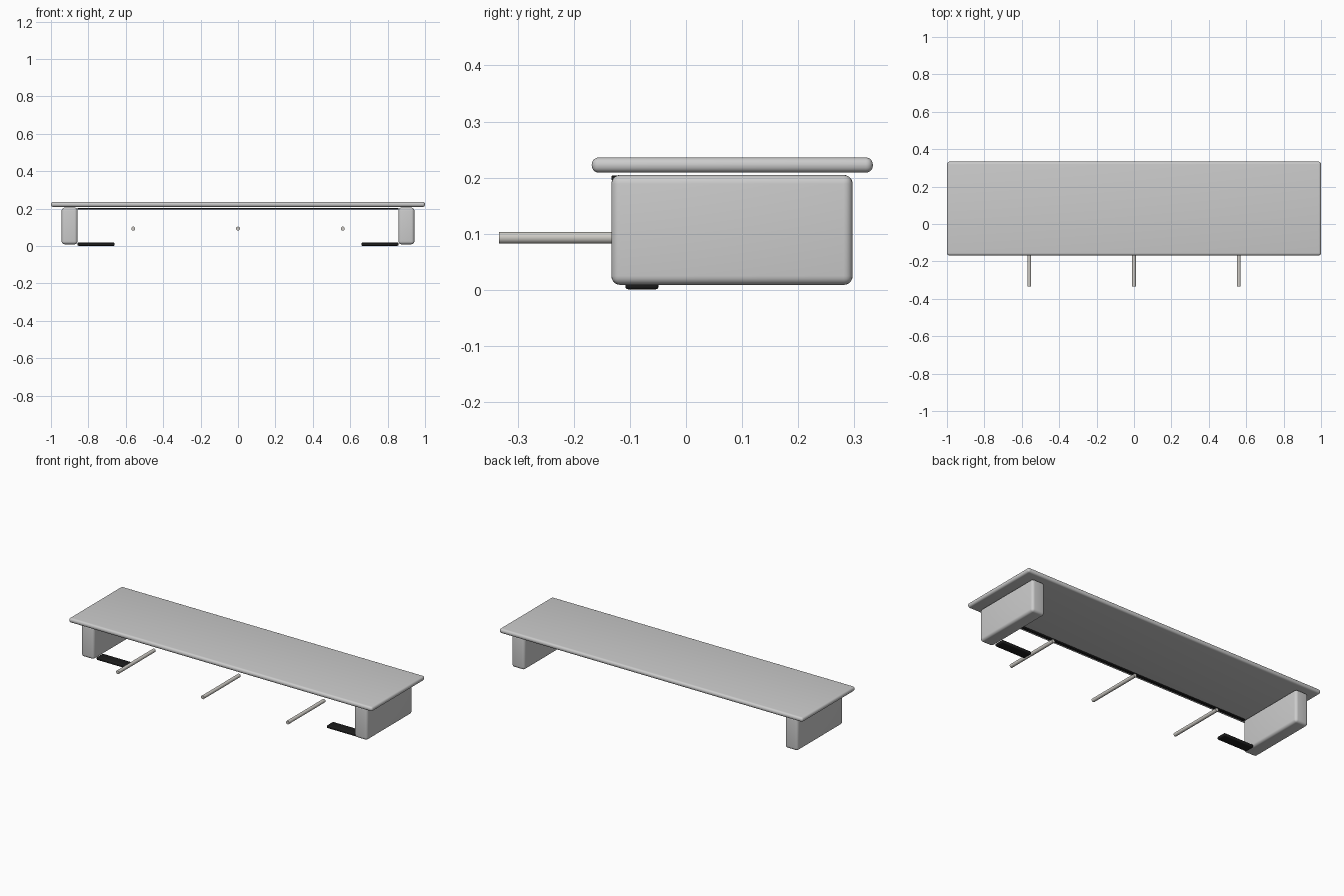
import bpy, bmesh, math

if "Cube" in bpy.data.objects:
    bpy.data.objects.remove(bpy.data.objects["Cube"])

def material(name, color):
    m = bpy.data.materials.new(name)
    m.diffuse_color = color
    m.use_nodes = True
    m.node_tree.nodes["Principled BSDF"].inputs["Base Color"].default_value = m.diffuse_color
    return m

black = material("black_rubber", (0.012, 0.012, 0.012, 1))
warm = material("brushed_metal", (0.62, 0.6, 0.56, 1))

def finish(obj, mat):
    if mat:
        obj.data.materials.append(mat)
    bpy.context.view_layer.objects.active = obj
    obj.select_set(True)
    bpy.ops.object.shade_smooth_by_angle(angle=math.radians(35))
    obj.select_set(False)

def rounded_box(name, lo, hi, radius, segments=4, mat=None):
    bm = bmesh.new()
    bmesh.ops.create_cube(bm, size=1)
    for v in bm.verts:
        v.co = [(a + b) / 2 + c * (b - a) for a, b, c in zip(lo, hi, v.co)]
    bmesh.ops.bevel(bm, geom=bm.edges[:], offset=radius, segments=segments,
                    profile=0.5, affect='EDGES')
    mesh = bpy.data.meshes.new(name)
    bm.to_mesh(mesh)
    bm.free()
    obj = bpy.data.objects.new(name, mesh)
    bpy.context.collection.objects.link(obj)
    finish(obj, mat)
    return obj

# Top board with fully rounded rim
rounded_box("top_board", (-1, -0.168, 0.209), (1, 0.333, 0.236), 0.0125, 5)

# Side blocks and the flat feet pads reaching inward from them
for side, s in (("left", -1), ("right", 1)):
    x0, x1 = sorted((s * 0.858, s * 0.943))
    rounded_box(side + "_block", (x0, -0.133, 0.009), (x1, 0.297, 0.205), 0.016, 5)
    x0, x1 = sorted((s * 0.66, s * 0.858))
    rounded_box(side + "_foot_pad", (x0, -0.108, 0.001), (x1, -0.049, 0.018), 0.005, 3, black)

# Thin dark strip below the front of the board
rounded_box("front_strip", (-0.858, -0.133, 0.195), (0.858, -0.118, 0.204), 0.002, 2, black)

# Three protruding rods
for label, x in (("left", -0.56), ("middle", 0), ("right", 0.56)):
    y0, y1 = -0.333, 0.01
    bpy.ops.mesh.primitive_cylinder_add(vertices=32, radius=0.0105, depth=y1 - y0,
                                        location=(x, (y0 + y1) / 2, 0.093),
                                        rotation=(math.pi / 2, 0, 0))
    rod = bpy.context.object
    rod.name = label + "_rod"
    finish(rod, warm)
